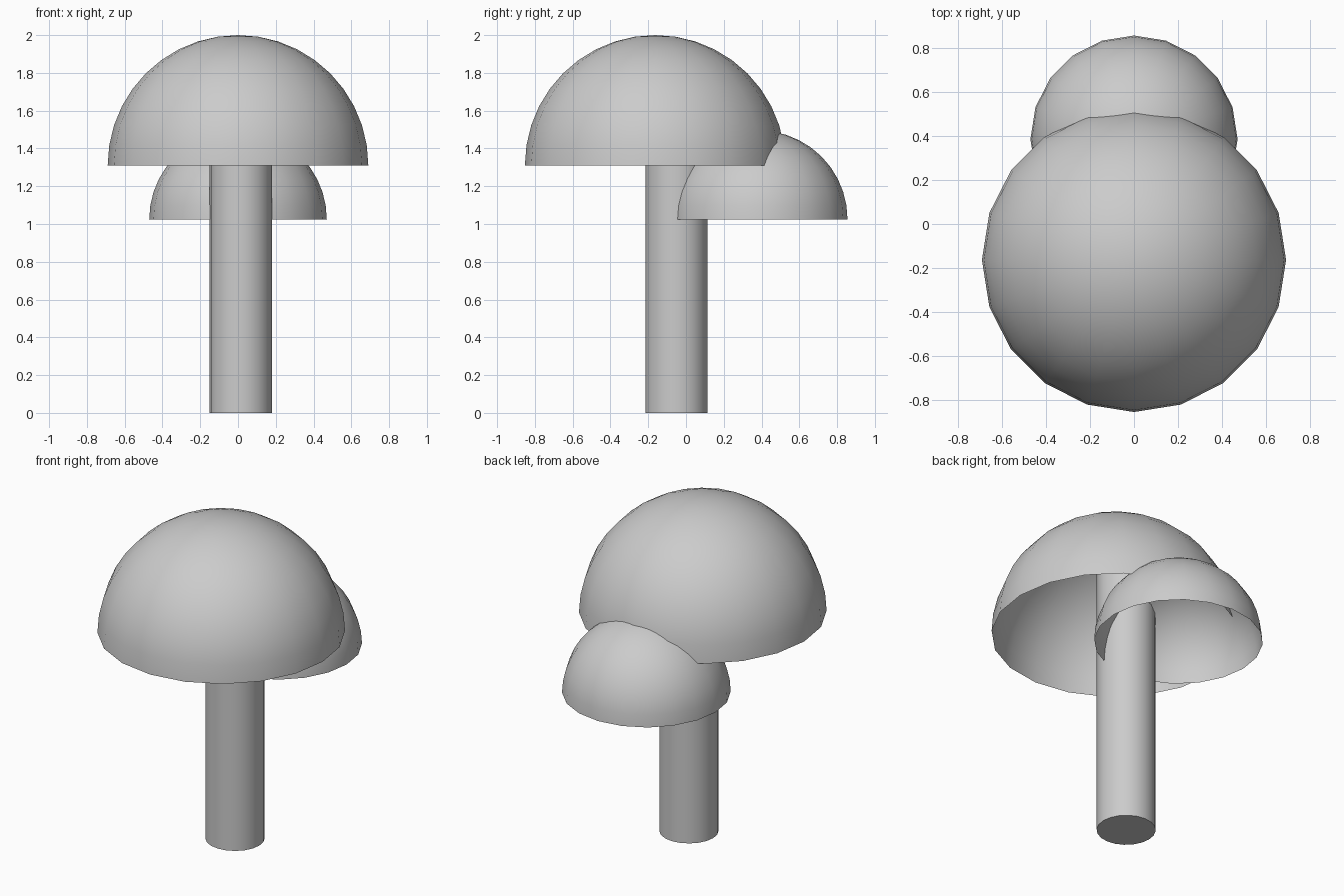
import bpy, bmesh, math
from mathutils import Matrix

if "Cube" in bpy.data.objects:
    bpy.data.objects.remove(bpy.data.objects["Cube"])

SIDES = 20


def finish(name, bm, location):
    bmesh.ops.recalc_face_normals(bm, faces=bm.faces)
    mesh = bpy.data.meshes.new(name)
    bm.to_mesh(mesh)
    bm.free()
    obj = bpy.data.objects.new(name, mesh)
    obj.location = location
    bpy.context.collection.objects.link(obj)
    bpy.ops.object.select_all(action='DESELECT')
    obj.select_set(True)
    bpy.context.view_layer.objects.active = obj
    bpy.ops.object.shade_smooth_by_angle(angle=math.radians(40))
    return obj


def dome(name, radius, location):
    # upper half of a sphere, open underneath
    bm = bmesh.new()
    bmesh.ops.create_uvsphere(bm, u_segments=SIDES, v_segments=SIDES, radius=radius)
    lower = [v for v in bm.verts if v.co.z < -0.001]
    bmesh.ops.delete(bm, geom=lower, context='VERTS')
    # keep the outside facing out on the open shell
    obj = finish(name, bm, location)
    return obj


def cylinder(name, radius, height, location):
    bm = bmesh.new()
    bmesh.ops.create_cone(bm, cap_ends=True, segments=SIDES, radius1=radius,
                          radius2=radius, depth=height,
                          matrix=Matrix.Translation((0, 0, height / 2)))
    return finish(name, bm, location)


# stem runs up inside the large cap
cylinder("stem", 0.165, 1.7, (0.015, -0.05, 0))

# large hollow cap and the smaller one behind it
dome("large_cap", 0.69, (0, -0.163, 1.31))
dome("small_cap", 0.47, (0, 0.385, 1.025))
